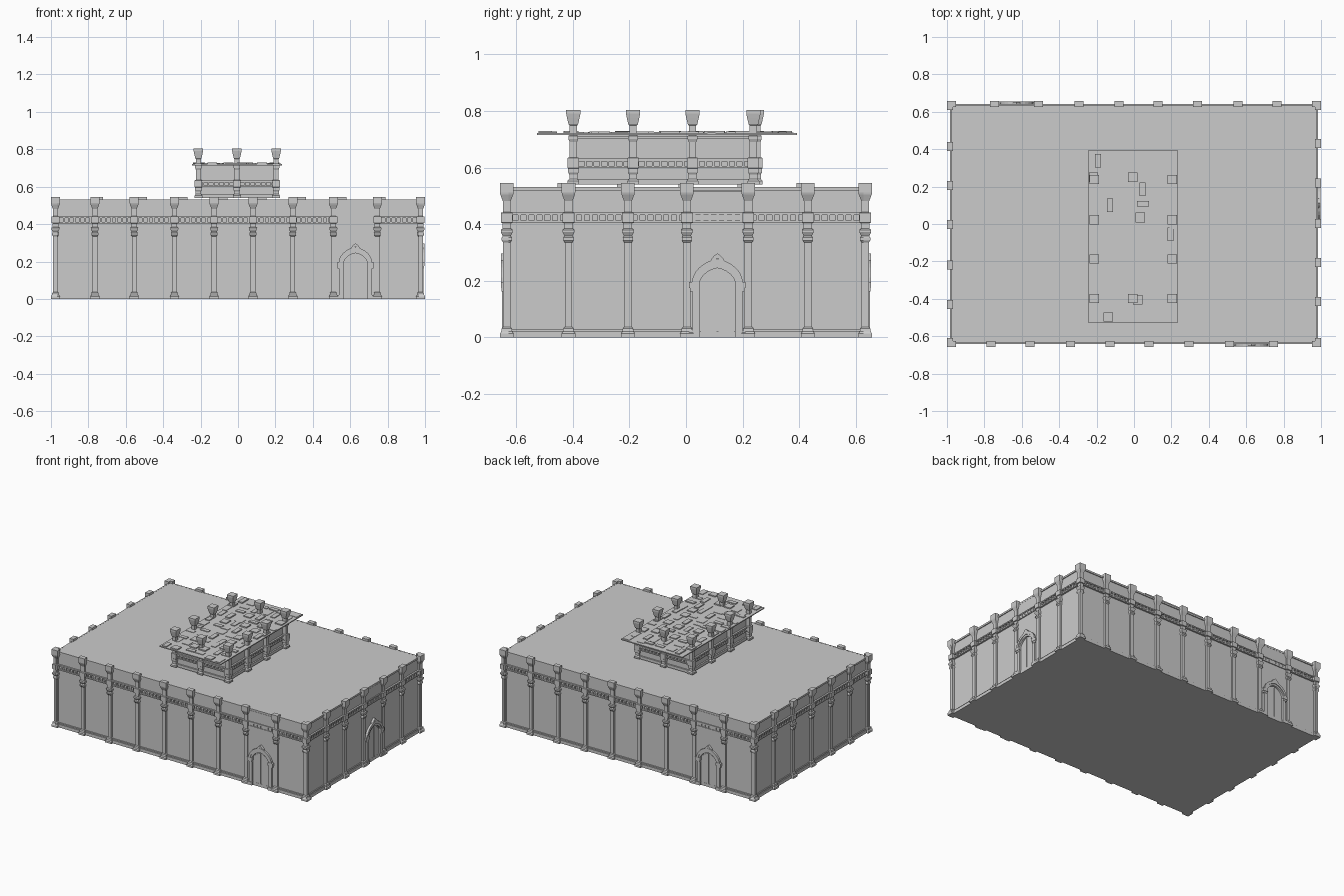
import bpy, bmesh, math, random
from mathutils import Matrix, Vector

if "Cube" in bpy.data.objects:
    bpy.data.objects.remove(bpy.data.objects["Cube"])

random.seed(4)
WX, WY, H = 0.973, 0.63, 0.53      # wall planes and roof height


def finish(name, bm):
    bmesh.ops.recalc_face_normals(bm, faces=bm.faces)
    me = bpy.data.meshes.new(name)
    bm.to_mesh(me)
    bm.free()
    ob = bpy.data.objects.new(name, me)
    bpy.context.collection.objects.link(ob)
    return ob


def box(bm, x0, x1, y0, y1, z0, z1, M=Matrix()):
    m = M @ Matrix.Translation(((x0+x1)/2, (y0+y1)/2, (z0+z1)/2)) @ Matrix.Diagonal((x1-x0, y1-y0, z1-z0, 1))
    bmesh.ops.create_cube(bm, size=1, matrix=m)


def loft(bm, sections, M=Matrix()):
    """Stack of rectangles (z, x0, x1, y0, y1) skinned into a solid."""
    rings = [[bm.verts.new(M @ Vector(p)) for p in ((a, c, z), (b, c, z), (b, d, z), (a, d, z))]
             for z, a, b, c, d in sections]
    for r, s in zip(rings, rings[1:]):
        for i in range(4):
            j = (i+1) % 4
            bm.faces.new((r[i], r[j], s[j], s[i]))
    bm.faces.new(rings[0])
    bm.faces.new(rings[-1])


def extrude_poly(bm, pts, v0, v1, M):
    """Outline in (u, z) pushed outward from depth v0 to v1."""
    a = [bm.verts.new(M @ Vector((u, -v0, z))) for u, z in pts]
    b = [bm.verts.new(M @ Vector((u, -v1, z))) for u, z in pts]
    for i in range(len(pts)):
        j = (i+1) % len(pts)
        bm.faces.new((a[i], a[j], b[j], b[i]))
    bm.faces.new(a)
    bm.faces.new(b)


def side(angle, dist):
    """Wall frame: x runs along the wall, -y points outward."""
    return Matrix.Rotation(math.radians(angle), 4, 'Z') @ Matrix.Translation((0, -dist, 0))


SIDES = [(side(0, WY), WX), (side(90, WX), WY), (side(180, WY), WX), (side(270, WX), WY)]
LONG = [-0.976, -0.765, -0.555, -0.34, -0.128, 0.08, 0.293, 0.51, 0.745, 0.976]
SHORT = [-0.633, -0.415, -0.205, 0.003, 0.22, 0.43, 0.633]

# main block
bm = bmesh.new()
box(bm, -WX, WX, -WY, WY, 0, H)
finish("main_walls", bm)

# wall pilasters: height, half width, depth
PIL = [(0, .024, .027), (.014, .024, .027), (.02, .020, .021), (.032, .018, .019), (.037, .013, .013),
       (.335, .013, .013), (.343, .018, .019), (.352, .018, .019), (.358, .014, .014), (.372, .021, .022),
       (.38, .021, .022), (.384, .015, .015), (.404, .015, .015), (.406, .021, .021), (.44, .021, .021),
       (.442, .014, .014), (.482, .014, .014), (.505, .023, .025), (.512, .024, .027), (.545, .024, .027)]
bm = bmesh.new()
for k, (M, half) in enumerate(SIDES):
    for u in (SHORT if k % 2 else LONG):
        # end pilasters are trimmed at the outer limit of the corner
        lim = half + .027
        loft(bm, [(z, max(u-w, -lim), min(u+w, lim), -d, .004) for z, w, d in PIL], M)
finish("wall_pilasters", bm)

# plinth, cornice rails and coping, with dentils between the rails
bands, dent = bmesh.new(), bmesh.new()
for M, half in SIDES:
    for z0, z1, d in ((0, .022, .012), (.022, .03, .006), (.404, .412, .012), (.433, .441, .012), (.518, .5305, .006)):
        box(bands, -half-d, half+d, -d, .002, z0, z1, M)
    n = int(half*2/.028)
    for i in range(n):
        u = -half + (i+.5)*2*half/n
        box(dent, u-.005, u+.005, -.01, .002, .411, .434, M)
finish("wall_bands", bands)
finish("wall_dentils", dent)


# doorways
def arch(hw, spring, rise, n=12):
    """Slightly pointed arch line, left to right."""
    pts = []
    for i in range(n+1):
        t = math.pi*(1 - i/n)
        c, s = math.cos(t), math.sin(t)
        pts.append((hw*c, spring + rise*(.88*s + .12*max(0, 1-abs(c))**1.5)))
    return pts


surround, frame, leaf = bmesh.new(), bmesh.new(), bmesh.new()
for (M0, half), c, pw in ((SIDES[0], .628, .118), (SIDES[1], .111, .109), (SIDES[2], .628, .118)):
    M = M0 @ Matrix.Translation((c, 0, 0))
    box(surround, -pw, pw, -.006, .002, 0, .517, M)
    # arch ring with jambs
    inner, outer = arch(.064, .185, .06), arch(.088, .19, .082)
    pts = [(-.088, 0)] + outer + [(.088, 0), (.064, 0)] + inner[::-1] + [(-.064, 0)]
    extrude_poly(frame, pts, 0, .019, M)
    inner2, outer2 = arch(.076, .187, .071), arch(.09, .192, .086)
    extrude_poly(frame, outer2 + inner2[::-1], .015, .024, M)
    # pointed finial over the arch
    extrude_poly(frame, [(-.026, .255), (-.023, .275), (-.012, .288), (0, .297), (.012, .288), (.023, .275), (.026, .255),
                         (.012, .262), (.01, .273), (0, .28), (-.01, .273), (-.012, .262)], 0, .023, M)
    for s in (-1, 1):
        a, b = sorted((s*.062, s*.1))
        box(frame, a, b, -.024, 0, .175, .195, M)
        box(frame, a+.004, b-.004, -.021, 0, .163, .175, M)
        box(frame, a, b, -.024, 0, 0, .022, M)
        # door leaf, one half of the arch
        half_arch = [p for p in arch(.058, .18, .058) if p[0]*s >= .003]
        half_arch.sort(key=lambda p: abs(p[0]))
        top = half_arch[0][1] + .003
        extrude_poly(leaf, [(s*.003, 0), (s*.003, top)] + half_arch + [(s*.058, 0)], 0, .011, M)
finish("door_surrounds", surround)
finish("door_arches", frame)
finish("door_leaves", leaf)

# rooftop house: walls and bands
X0, X1, Y0, Y1 = -.2, .191, -.395, .242
bm = bmesh.new()
box(bm, X0, X1, Y0, Y1, .54, .716)
for z0, z1, d in ((.54, .56, .01), (.6, .606, .012), (.622, .632, .012), (.7, .712, .007)):
    box(bm, X0-d, X1+d, Y0-d, Y1+d, z0, z1)
finish("roof_house_walls", bm)

bm = bmesh.new()
for i in range(24):
    y = Y0 + (i+.5)*(Y1-Y0)/24
    box(bm, X0-.01, X1+.01, y-.004, y+.004, .605, .623)
for i in range(14):
    x = X0 + (i+.5)*(X1-X0)/14
    box(bm, x-.004, x+.004, Y0-.01, Y1+.01, .605, .623)
finish("roof_house_dentils", bm)

# rooftop posts with flared heads
POST = [(.54, .021), (.552, .021), (.56, .014), (.575, .014), (.582, .018), (.596, .018), (.598, .02), (.634, .02),
        (.636, .013), (.69, .013), (.7, .017), (.712, .017), (.714, .013), (.748, .013), (.753, .017),
        (.775, .022), (.79, .025), (.803, .025)]
bm = bmesh.new()
spots = [(x, y) for x in (-.212, .204) for y in (-.398, -.187, .023, .238)] + [(-.006, -.398), (-.006, .25)]
for x, y in spots:
    loft(bm, [(z, x-w, x+w, y-w, y+w) for z, w in POST])
finish("roof_house_posts", bm)

# overhanging flat roof with uneven raised plates
bm = bmesh.new()
box(bm, -.246, .235, -.527, .392, .714, .721)
for i in range(11):
    for j in range(6):
        x = -.205 + j*.08 + random.uniform(-.015, .015)
        y = -.48 + i*.083 + random.uniform(-.02, .02)
        a, b = random.choice(((.032, .014), (.016, .036), (.026, .026)))
        box(bm, max(x-a, -.24), min(x+a, .23), max(y-b, -.52), min(y+b, .385), .718, random.uniform(.723, .73))
finish("roof_house_slab", bm)
